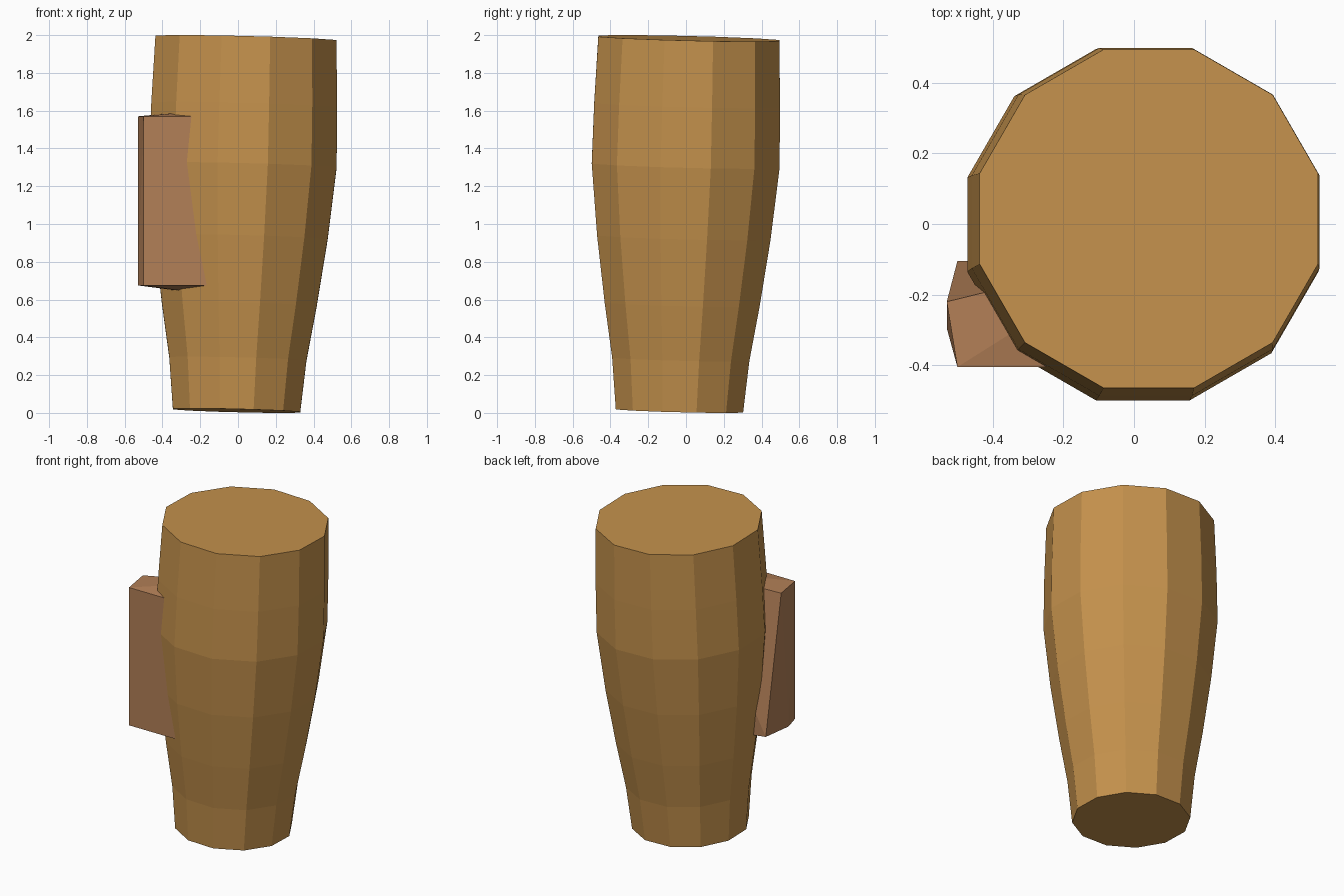
import bpy, bmesh, math
from mathutils import Vector

if "Cube" in bpy.data.objects:
    bpy.data.objects.remove(bpy.data.objects["Cube"])


def material(name, rgb):
    m = bpy.data.materials.new(name)
    m.diffuse_color = (*rgb, 1.0)
    m.use_nodes = True
    m.node_tree.nodes["Principled BSDF"].inputs["Base Color"].default_value = m.diffuse_color
    return m


def add_object(name, bm, mat):
    bmesh.ops.recalc_face_normals(bm, faces=bm.faces)
    me = bpy.data.meshes.new(name)
    bm.to_mesh(me)
    bm.free()
    me.materials.append(mat)
    ob = bpy.data.objects.new(name, me)
    bpy.context.collection.objects.link(ob)
    return ob


wood = material("golden_wood", (0.554, 0.285, 0.073))
bark = material("reddish_wood", (0.448, 0.214, 0.095))

# Tapered twelve-sided body, leaning slightly: (height, flat-to-centre radius)
SIDES = 12
PROFILE = [(0.012, 0.337), (0.285, 0.363), (0.575, 0.410), (0.93, 0.459),
           (1.31, 0.497), (1.63, 0.492), (1.983, 0.479)]
LEAN = 0.0252
bm = bmesh.new()
rings = []
for z, apothem in PROFILE:
    r = apothem / math.cos(math.pi / SIDES)
    centre = Vector((-0.008 + LEAN * z, -0.035 + LEAN * z, z))
    ring = []
    for i in range(SIDES):
        a = (i + 0.5) * 2 * math.pi / SIDES
        x, y = r * math.cos(a), r * math.sin(a)
        ring.append(bm.verts.new(centre + Vector((x, y, -LEAN * (x + y)))))
    rings.append(ring)
for low, high in zip(rings, rings[1:]):
    for i in range(SIDES):
        j = (i + 1) % SIDES
        bm.faces.new((low[i], low[j], high[j], high[i]))
bm.faces.new(rings[0][::-1])
bm.faces.new(rings[-1])
add_object("tapered_body", bm, wood)

# Faceted block sunk into the front left side
CORNERS = [
    (-0.50, -0.405, 1.57), (-0.53, -0.22, 1.57), (0.0, -0.09, 1.62), (0.0, -0.405, 1.57),
    (-0.50, -0.405, 0.675), (-0.53, -0.295, 0.675), (-0.50, -0.105, 0.672),
    (0.0, -0.105, 0.605), (0.0, -0.405, 0.675),
]
bm = bmesh.new()
for c in CORNERS:
    bm.verts.new(c)
bmesh.ops.convex_hull(bm, input=bm.verts)
add_object("side_block", bm, bark)
